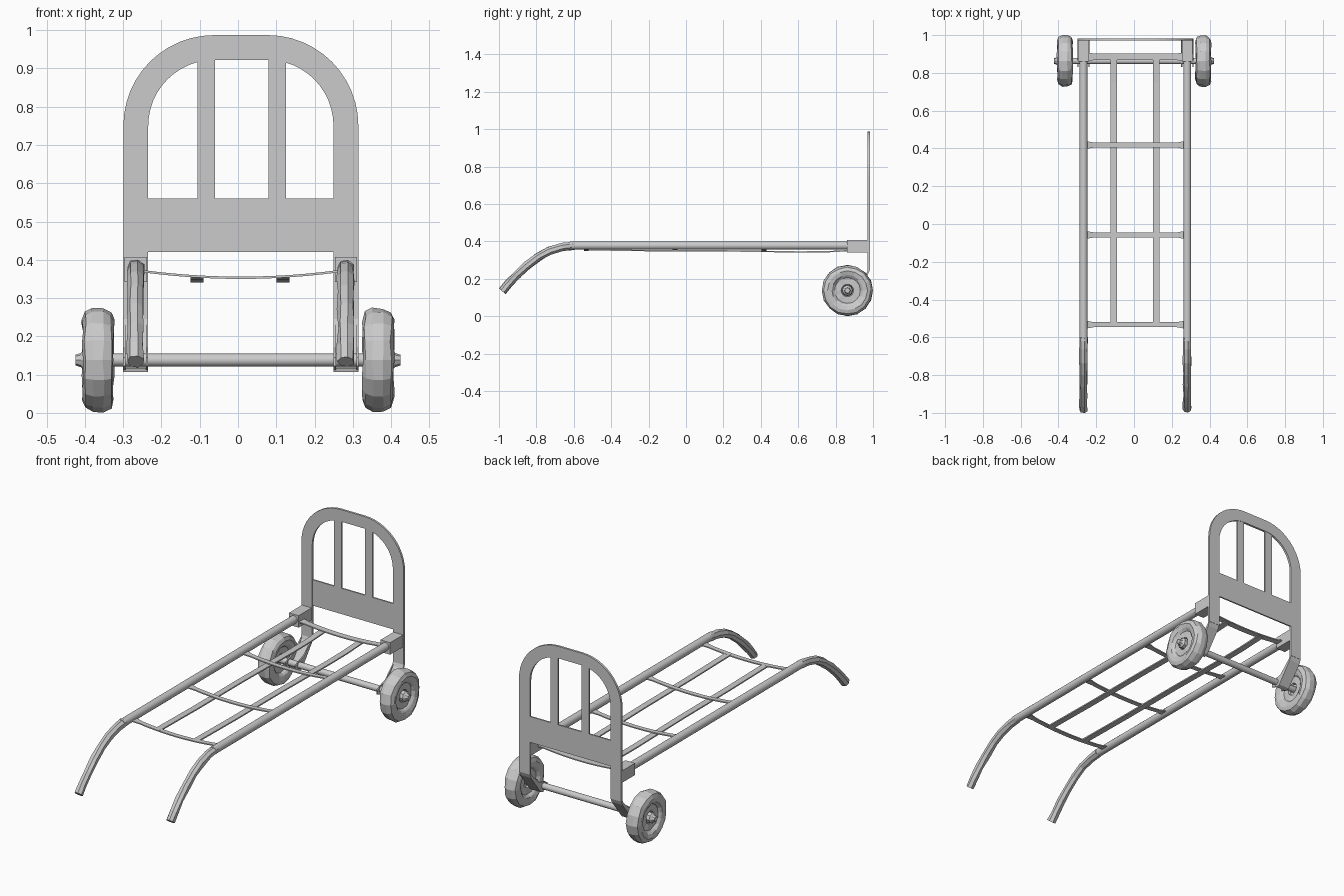
import bpy, bmesh, math, random
from mathutils import Vector

random.seed(4)
if "Cube" in bpy.data.objects:
    bpy.data.objects.remove(bpy.data.objects["Cube"])

GREY = (0.6, 0.6, 0.6, 1)
steel = bpy.data.materials.new("grey_metal")
steel.use_nodes = True
steel.diffuse_color = GREY
steel.node_tree.nodes["Principled BSDF"].inputs["Base Color"].default_value = GREY

CX = 0.0075        # middle of the frame
AXLE = (0.863, 0.138)


def finish(name, bm, smooth=False):
    bmesh.ops.recalc_face_normals(bm, faces=bm.faces)
    mesh = bpy.data.meshes.new(name)
    bm.to_mesh(mesh)
    bm.free()
    mesh.materials.append(steel)
    ob = bpy.data.objects.new(name, mesh)
    bpy.context.collection.objects.link(ob)
    if smooth:
        bpy.ops.object.select_all(action="DESELECT")
        ob.select_set(True)
        bpy.context.view_layer.objects.active = ob
        bpy.ops.object.shade_smooth_by_angle(angle=math.radians(40))
    return ob


def box(name, x, y, z):
    bm = bmesh.new()
    bmesh.ops.create_cube(bm, size=1)
    for v in bm.verts:
        v.co = [(a + b) / 2 + c * (b - a) for c, (a, b) in zip(v.co, (x, y, z))]
    return finish(name, bm)


def sheet(name, left, right, thickness):
    """Ribbon between two point lists, given thickness on both sides."""
    bm = bmesh.new()
    a = [bm.verts.new(p) for p in left]
    b = [bm.verts.new(p) for p in right]
    for i in range(len(a) - 1):
        bm.faces.new((a[i], a[i + 1], b[i + 1], b[i]))
    ob = finish(name, bm)
    mod = ob.modifiers.new("thickness", "SOLIDIFY")
    mod.thickness = thickness
    mod.offset = 0
    return ob


def bridge(bm, rings, cap=True):
    n = len(rings[0])
    for r, s in zip(rings, rings[1:]):
        for i in range(n):
            bm.faces.new((r[i], r[(i + 1) % n], s[(i + 1) % n], s[i]))
    if cap:
        bm.faces.new(rings[0])
        bm.faces.new(rings[-1])


def tube(name, x, path, radius, sides, jitter=0.0, smooth=False):
    """Round bar along a (y, z) path at a fixed x."""
    bm = bmesh.new()
    rings = []
    for i, (y, z) in enumerate(path):
        p, q = path[max(i - 1, 0)], path[min(i + 1, len(path) - 1)]
        t = Vector((0, q[0] - p[0], q[1] - p[1])).normalized()
        up = Vector((1, 0, 0)).cross(t)
        ring = []
        for k in range(sides):
            a = math.tau * (k + 0.5) / sides
            r = radius * (1 + random.uniform(-jitter, jitter))
            co = Vector((x + r * math.cos(a), y, z)) + up * r * math.sin(a)
            ring.append(bm.verts.new(co))
        rings.append(ring)
    bridge(bm, rings)
    return finish(name, bm, smooth)


def lathe(name, profile, sides, jitter=0.0, smooth=False):
    """Spin (x, radius) pairs around the axle."""
    bm = bmesh.new()
    rings = []
    for x, r in profile:
        ring = []
        for k in range(sides):
            a = math.tau * k / sides
            s = r * (1 - random.uniform(0, jitter))
            dx = random.uniform(-jitter, jitter) * 0.08
            ring.append(bm.verts.new((x + dx, AXLE[0] + s * math.cos(a),
                                      AXLE[1] + s * math.sin(a))))
        rings.append(ring)
    bridge(bm, rings)
    return finish(name, bm, smooth)


# Arched toe plate: straight legs joined by two rounded corners
def arch(radius):
    pts = [(CX - 0.07 - radius, 0.245)]
    for side in (-1, 1):
        for i in range(13):
            a = math.pi / 2 * i / 12
            if side == 1:
                a = math.pi / 2 - a
            pts.append((CX + side * (0.07 + radius * math.cos(a)), 0.75 + radius * math.sin(a)))
    pts.append((CX + 0.07 + radius, 0.245))
    return [(x, 0.977, z) for x, z in pts]


sheet("plate_arch", arch(0.237), arch(0.172), 0.012)
box("plate_panel", (CX - 0.243, CX + 0.243), (0.973, 0.981), (0.42, 0.56))
for x, side in ((-0.083, "right"), (0.103, "left")):
    box("plate_bar_" + side, (x - 0.023, x + 0.023), (0.973, 0.981), (0.56, 0.922))

# Sagging cross slats
for n, (y, half) in enumerate(((0.885, 0.017), (0.418, 0.013), (-0.058, 0.013), (-0.533, 0.013))):
    rows = [[], []]
    for i in range(13):
        u = i / 6 - 1
        flare = half + 0.008 * max(0, abs(u) - 0.85) / 0.15
        for row, s in zip(rows, (-1, 1)):
            row.append((CX + 0.262 * u, y + s * flare, 0.353 + 0.018 * u * u))
    sheet("cross_slat_%d" % (n + 1), rows[0], rows[1], 0.006)

# Long slats running under the cross slats
for x, side in ((-0.107, "right"), (0.118, "left")):
    line = [(-0.54, 0.356), (-0.2, 0.351), (0.2, 0.35), (0.6, 0.344), (0.75, 0.345), (0.89, 0.352)]
    sheet("long_slat_" + side, [(x - 0.017, y, z) for y, z in line],
          [(x + 0.017, y, z) for y, z in line], 0.007)

# Parts repeated on both sides
for s, side in ((-1, "right"), (1, "left")):
    rx = CX + s * 0.2745
    tube("rail_" + side, rx, [(0.9, 0.378), (-0.62, 0.378)], 0.0215, 16, smooth=True)
    tube("handle_" + side, rx,
         [(-0.6, 0.378), (-0.66, 0.371), (-0.73, 0.351), (-0.79, 0.318),
          (-0.85, 0.272), (-0.905, 0.222), (-0.95, 0.173), (-0.983, 0.134)],
         0.0225, 7, jitter=0.12)
    box("rail_bracket_" + side, (rx - 0.029, rx + 0.029), (0.86, 0.974), (0.342, 0.407))

    # Leg foot bent forward to the axle, with side lugs
    foot = [(0.977, 0.247), (0.968, 0.225), (0.885, 0.118), (0.865, 0.112)]
    inner, outer = CX + s * 0.2425, CX + s * 0.3075
    sheet("leg_foot_" + side, [(inner, y, z) for y, z in foot],
          [(outer, y, z) for y, z in foot], 0.01)
    for x, place in ((inner + s * 0.003, "inner"), (outer - s * 0.003, "outer")):
        top = [(0.972, 0.24), (0.9, 0.172), (0.85, 0.158), (0.83, 0.145)]
        low = [(0.972, 0.23), (0.9, 0.132), (0.865, 0.112), (0.83, 0.122)]
        sheet("axle_lug_%s_%s" % (place, side), [(x, y, z) for y, z in top],
              [(x, y, z) for y, z in low], 0.006)

    # Chunky faceted wheel with a stepped, recessed hub face
    wx = s * 0.366
    half = [(0.012, 0.03), (0.022, 0.034), (0.022, 0.07), (0.03, 0.076),
            (0.036, 0.085), (0.041, 0.108), (0.034, 0.128), (0.014, 0.138)]
    profile = [(wx + d, r) for d, r in half]
    profile += [(wx - d, r) for d, r in reversed(half)]
    lathe("wheel_" + side, profile, 16, jitter=0.035)
    lathe("axle_nut_" + side, [(s * 0.375, 0.03), (s * 0.402, 0.028),
                               (s * 0.41, 0.019), (s * 0.424, 0.014)], 8)

lathe("axle", [(-0.41, 0.017), (0.41, 0.017)], 16, smooth=True)
